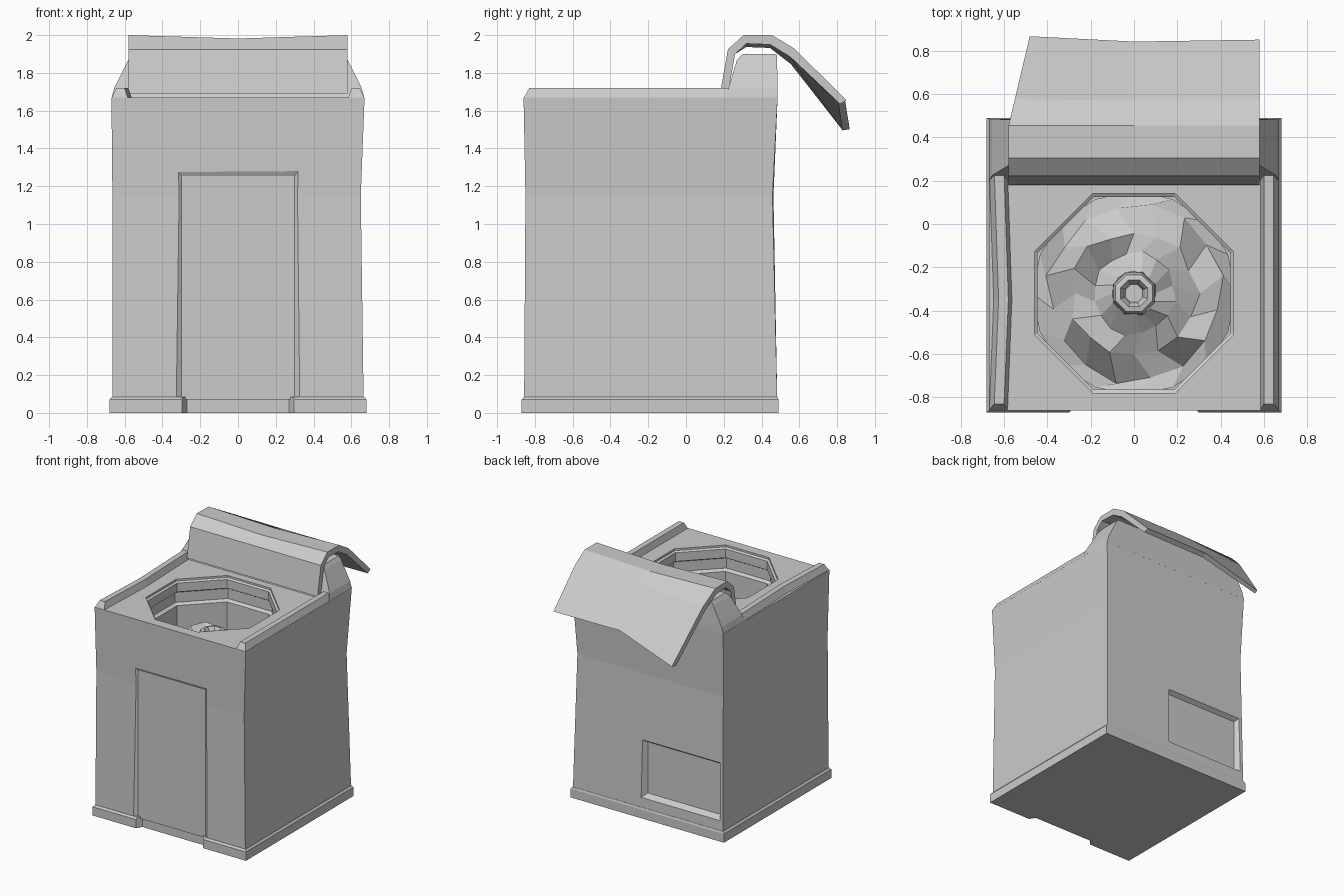
import bpy, bmesh, math, random

if "Cube" in bpy.data.objects:
    bpy.data.objects.remove(bpy.data.objects["Cube"])

random.seed(4)
C = (0.0, -0.32)          # tub centre


def loft(name, rings, caps=True):
    """Skin a list of equal-length point rings into a flat-shaded object."""
    bm = bmesh.new()
    vs = [[bm.verts.new(p) for p in r] for r in rings]
    n = len(rings[0])
    for a, b in zip(vs, vs[1:]):
        for i in range(n):
            j = (i + 1) % n
            bm.faces.new((a[i], a[j], b[j], b[i]))
    if caps:
        bm.faces.new(vs[0])
        bm.faces.new(vs[-1])
    bmesh.ops.recalc_face_normals(bm, faces=bm.faces)
    me = bpy.data.meshes.new(name)
    bm.to_mesh(me)
    bm.free()
    ob = bpy.data.objects.new(name, me)
    bpy.context.collection.objects.link(ob)
    return ob


def rect(x0, x1, y0, y1, z):
    return [(x0, y0, z), (x1, y0, z), (x1, y1, z), (x0, y1, z)]


def upright(x0, x1, z0, z1, y):
    return [(x0, y, z0), (x1, y, z0), (x1, y, z1), (x0, y, z1)]


def octagon(apothem, z):
    r = apothem / math.cos(math.pi / 8)
    return [(C[0] + r * math.cos(math.pi * (i + .5) / 4),
             C[1] + r * math.sin(math.pi * (i + .5) / 4), z) for i in range(8)]


def cut(target, cutter):
    m = target.modifiers.new("cut", 'BOOLEAN')
    m.operation = 'DIFFERENCE'
    m.solver = 'EXACT'
    m.object = cutter
    cutter.hide_render = True
    cutter.hide_viewport = True
    cutter.display_type = 'WIRE'


# dented cabinet
body = loft("cabinet", [
    rect(-.665, .665, -.857, .483, .07),
    [(-.665, -.845, 1.15), (.65, -.85, 1.15), (.643, .458, 1.15), (-.655, .463, 1.15)],
    rect(-.67, .67, -.86, .485, 1.67)])

# plinth with chamfered top edge
plinth = loft("plinth", [rect(-.68, .68, -.87, .49, 0),
                         rect(-.68, .68, -.87, .49, .07),
                         rect(-.668, .668, -.858, .485, .085)])

# front panel recess, toe kick, back service panel, tub well
cut(body, loft("front_panel_cutter", [upright(-.345, .345, .0, 1.315, -.87),
                                      upright(-.30, .30, .0, 1.255, -.838)]))
toe = loft("toe_kick_cutter", [upright(-.31, .31, -.05, .13, -.89),
                               upright(-.27, .27, -.05, .10, -.825)])
cut(plinth, toe)
cut(body, loft("back_panel_cutter", [upright(-.65, .075, .15, .64, .50),
                                     upright(-.61, .03, .19, .60, .44)]))
cut(body, loft("tub_cutter", [octagon(a, z) for a, z in (
    (.46, 1.70), (.46, 1.655), (.445, 1.645), (.445, 1.575), (.47, 1.56),
    (.47, 1.48), (.445, 1.465), (.445, 1.05))]))

# raised side rails on the deck, slightly buckled on the left
for side, name, bend in ((1, "right_rail", 0), (-1, "left_rail", .02)):
    rings = []
    for y_low, y_high, b in ((-.86, -.83, 0), (-.35, -.35, bend), (.24, .24, 0)):
        prof = ((.67, 1.665, y_low), (.645, 1.72, y_high),
                (.60, 1.72, y_high), (.582, 1.665, y_low))
        rings.append([(side * (x - b), y, z) for x, z, y in prof])
    loft(name, rings)

# rear console under the lid, tapering upwards
loft("console", [rect(-.67, .67, .20, .485, 1.665),
                 rect(-.655, .655, .225, .485, 1.72),
                 rect(-.58, .58, .27, .482, 1.87),
                 rect(-.56, .56, .30, .48, 1.90)])

# bent lid: folded profile swept over three stations
outer = [(.18, 1.69), (.222, 1.925), (.305, 2.0), (.455, 2.0), (.57, 1.93), (.845, 1.655)]
inner = [(.81, 1.635), (.55, 1.885), (.445, 1.95), (.32, 1.955), (.26, 1.90), (.222, 1.69)]
stations = []
for x, drop, sag, pull, push in ((-.58, .155, 0, .10, .022), (0, 0, .018, 0, -.003), (.58, 0, 0, 0, .006)):
    ring = []
    for y, z in outer + inner:
        t = max(0, (y - .45) / .4)
        s = sag if z > 1.94 else 0
        ring.append((x + pull * t, y + push * t, z - drop * t - s))
    stations.append(ring)
loft("lid", stations)

# heap of crumpled laundry filling the tub
rings = []
for k, (a, z, j) in enumerate(((.47, 1.22, 0), (.40, 1.24, .06), (.29, 1.30, .07),
                               (.19, 1.31, .05), (.10, 1.36, .03))):
    ring = []
    for i in range(16):
        t = math.tau * (i + .5 * (k % 2)) / 16
        r = a * (1 + random.uniform(-j, j))
        ring.append((C[0] + r * math.cos(t), C[1] + r * math.sin(t),
                     z + random.uniform(-j, j) + .03 * math.sin(t)))
    rings.append(ring)
loft("laundry", [[(x, y, 1.06) for x, y, z in rings[0]]] + rings)

# agitator post with hollow cap
loft("agitator", [octagon(a, z) for a, z in (
    (.11, 1.10), (.095, 1.42), (.085, 1.455), (.062, 1.46), (.05, 1.44), (.04, 1.40))])
